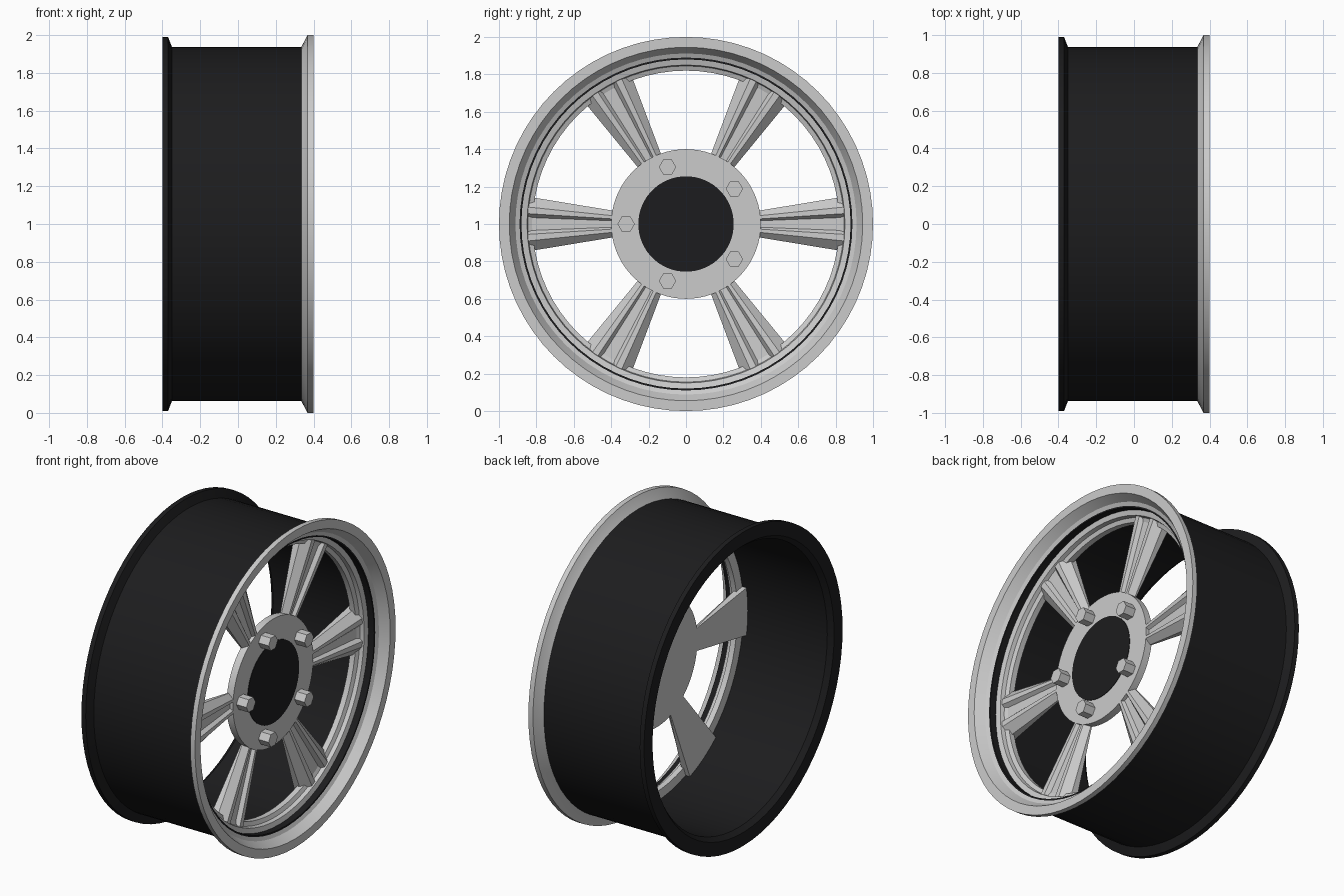
import bpy, bmesh
from math import sin, cos, pi, radians

if "Cube" in bpy.data.objects:
    bpy.data.objects.remove(bpy.data.objects["Cube"])

black = bpy.data.materials.new("black_paint")
black.diffuse_color = (0.012, 0.012, 0.013, 1)
black.use_nodes = True
black.node_tree.nodes["Principled BSDF"].inputs["Base Color"].default_value = black.diffuse_color


def finish(name, bm, mat=None, smooth=False):
    bmesh.ops.recalc_face_normals(bm, faces=bm.faces)
    me = bpy.data.meshes.new(name)
    bm.to_mesh(me)
    bm.free()
    ob = bpy.data.objects.new(name, me)
    bpy.context.collection.objects.link(ob)
    ob.location = (0, 0, 1)
    if mat:
        me.materials.append(mat)
    if smooth:
        bpy.context.view_layer.objects.active = ob
        ob.select_set(True)
        bpy.ops.object.shade_smooth_by_angle(angle=radians(20))
        ob.select_set(False)
    return ob


def loft(bm, rings, closed):
    n = len(rings[0])
    vs = [[bm.verts.new(p) for p in r] for r in rings]
    last = len(vs) if closed else len(vs) - 1
    for i in range(last):
        a, b = vs[i], vs[(i + 1) % len(vs)]
        for j in range(n):
            k = (j + 1) % n
            bm.faces.new((a[j], a[k], b[k], b[j]))
    if not closed:
        bm.faces.new(vs[0])
        bm.faces.new(vs[-1])


def lathe(name, profile, closed=True, n=72, mat=None):
    """Spin (x, radius) points around the x axis."""
    bm = bmesh.new()
    loft(bm, [[(x, r * cos(2 * pi * j / n), r * sin(2 * pi * j / n)) for j in range(n)]
              for x, r in profile], closed)
    return finish(name, bm, mat, True)


# Black barrel with its rear flange
lathe("barrel", [(-0.40, 0.99), (-0.37, 0.99), (-0.35, 0.938), (0.335, 0.938),
                 (0.335, 0.88), (-0.37, 0.88), (-0.40, 0.905)], mat=black)

# Stepped silver front rim
lathe("front_rim", [(0.335, 0.937), (0.368, 1.0), (0.40, 1.0), (0.40, 0.945),
                    (0.345, 0.912), (0.335, 0.89), (0.295, 0.885), (0.285, 0.85),
                    (0.26, 0.845), (0.25, 0.82), (0.215, 0.82), (0.215, 0.885),
                    (0.30, 0.90)])

# Hub plate and black centre cap
lathe("hub", [(0.20, 0.40), (0.245, 0.40)], closed=False)
lathe("centre_cap", [(0.21, 0.255), (0.248, 0.255)], closed=False, mat=black)


# Six flared spokes, each with two ridges and a central valley
def section(r, half, back, side, top, valley):
    right = [(1.0, back), (1.0, side), (0.62, top), (0.38, top), (0.24, valley)]
    pts = right + [(-t, x) for t, x in reversed(right)]
    return [(x, r, t * half) for t, x in pts]


for i in range(6):
    a = i * pi / 3
    bm = bmesh.new()
    loft(bm, [section(0.37, 0.068, 0.202, 0.208, 0.243, 0.222),
              section(0.88, 0.152, 0.185, 0.235, 0.278, 0.255)], False)
    for v in bm.verts:
        y, z = v.co.y, v.co.z
        v.co.y, v.co.z = y * cos(a) - z * sin(a), y * sin(a) + z * cos(a)
    finish(f"spoke_{i + 1}", bm)

# Five hexagonal bolts
for i in range(5):
    a = pi + i * 2 * pi / 5
    cy, cz = 0.32 * cos(a), 0.32 * sin(a)
    bm = bmesh.new()
    loft(bm, [[(x, cy + 0.046 * cos(j * pi / 3), cz + 0.046 * sin(j * pi / 3))
               for j in range(6)] for x in (0.23, 0.315)], False)
    finish(f"bolt_{i + 1}", bm)
